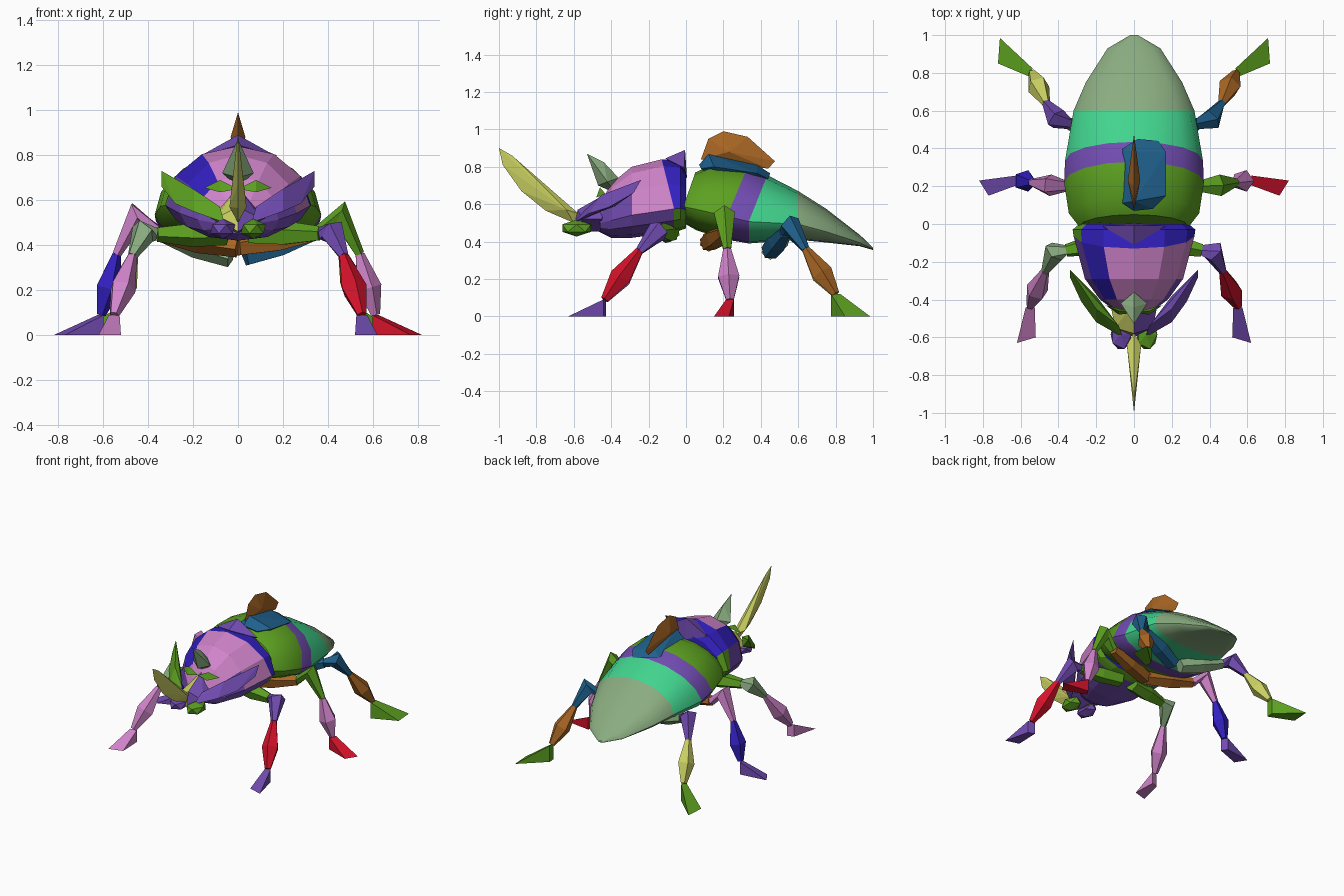
import bpy, bmesh, math
from mathutils import Vector

cube = bpy.data.objects.get("Cube")
if cube:
    bpy.data.objects.remove(cube, do_unlink=True)


def lin(c):
    c /= 255
    return c / 12.92 if c <= 0.04045 else ((c + 0.055) / 1.055) ** 2.4


# Flat colours
PALETTE = {"green": (92, 160, 32), "purple": (114, 76, 178), "pink": (208, 132, 202),
           "blue": (50, 32, 192), "red": (212, 18, 42), "brown": (168, 102, 36),
           "teal": (32, 97, 142), "mint": (66, 212, 142), "sage": (138, 172, 128),
           "straw": (202, 208, 98)}
MATS = {}
for key, rgb in PALETTE.items():
    m = bpy.data.materials.new(key)
    m.use_nodes = True
    m.diffuse_color = [lin(c) for c in rgb] + [1]
    m.node_tree.nodes["Principled BSDF"].inputs["Base Color"].default_value = m.diffuse_color
    MATS[key] = m


def finish(name, bm, colours, rule=None, smooth=0):
    """Turn a bmesh into an object; rule(face centre) picks one of the colours."""
    bmesh.ops.recalc_face_normals(bm, faces=bm.faces)
    if rule:
        for f in bm.faces:
            f.material_index = colours.index(rule(f.calc_center_median()))
    me = bpy.data.meshes.new(name)
    bm.to_mesh(me)
    bm.free()
    ob = bpy.data.objects.new(name, me)
    bpy.context.collection.objects.link(ob)
    for c in colours:
        me.materials.append(MATS[c])
    if smooth:
        bpy.ops.object.select_all(action='DESELECT')
        ob.select_set(True)
        bpy.context.view_layer.objects.active = ob
        bpy.ops.object.shade_smooth_by_angle(angle=math.radians(smooth))
    return ob


def loft(name, rings, colours, rule=None, smooth=0):
    """Skin a list of equal rings and cap both ends."""
    bm = bmesh.new()
    vs = [[bm.verts.new(p) for p in r] for r in rings]
    n = len(vs[0])
    for a, b in zip(vs, vs[1:]):
        for i in range(n):
            j = (i + 1) % n
            bm.faces.new((a[i], a[j], b[j], b[i]))
    bm.faces.new(vs[0])
    bm.faces.new(vs[-1])
    return finish(name, bm, colours, rule, smooth)


def body_ring(y, w, top, bot, slant=0, n=12):
    """Domed cross-section, widest below the middle; slant pulls the flanks forward."""
    mid = bot + (top - bot) * 0.32
    out = []
    for i in range(n):
        a = 2 * math.pi * i / n
        s = math.sin(a)
        z = mid + s * ((top - mid) if s > 0 else (mid - bot))
        out.append((w * math.cos(a), y + slant * (max(z, mid) - top), z))
    return out


def tube(name, pts, radii, colour, n=5):
    """Faceted limb segment along a path."""
    rings = []
    for i, (p, r) in enumerate(zip(pts, radii)):
        d = (pts[min(i + 1, len(pts) - 1)] - pts[max(i - 1, 0)]).normalized()
        u = d.cross(Vector((0, 1, 0))).normalized()
        v = d.cross(u)
        rings.append([p + r * (math.cos(2 * math.pi * k / n) * u
                               + math.sin(2 * math.pi * k / n) * v) for k in range(n)])
    loft(name, rings, [colour])


def hull(name, pts, colours, rule=None):
    """Faceted solid wrapped around a few points."""
    bm = bmesh.new()
    for p in pts:
        bm.verts.new(p)
    bmesh.ops.convex_hull(bm, input=bm.verts)
    loose = [v for v in bm.verts if not v.link_faces]
    bmesh.ops.delete(bm, geom=loose, context='VERTS')
    finish(name, bm, colours, rule)


def blade(name, profile, ridge, colour):
    """Upright blade: a (y, z) outline on the centre plane, thickened at ridge (x, y, z)."""
    x, y, z = ridge
    hull(name, [(0, *p) for p in profile] + [(x, y, z), (-x, y, z)], [colour])


# Banded wing case: y, half width, top, bottom, slant
CASE = [(.05, .29, .77, .50, .35), (.14, .345, .81, .46, .35), (.33, .37, .80, .41, .42),
        (.435, .365, .755, .39, .40), (.60, .32, .67, .41), (.75, .255, .575, .395),
        (.93, .14, .435, .375), (1.0, .02, .368, .355)]
case = loft("wing_case", [body_ring(*r, n=16) for r in CASE],
            ["green", "purple", "mint", "sage"], smooth=35)
for p in case.data.polygons:
    p.material_index = max(0, min(p.index // 16 - 1, 3))
case.data.polygons[len(case.data.polygons) - 2].material_index = 0

# Saddle sloping to the left from a ridge under the fin
hull("back_saddle", [(0, .12, .87), (0, .38, .81), (.02, .45, .765), (0, .07, .81),
                     (.1, .08, .79), (.17, .15, .80), (.17, .38, .765), (.13, .44, .735),
                     (-.06, .11, .80), (-.06, .40, .77), (.05, .2, .68)], ["teal"])
blade("back_fin", [(.08, .84), (.12, .95), (.2, .99), (.33, .96), (.475, .83), (.44, .79)],
      (.033, .23, .88), "brown")


# Front shield
def shield_colour(c):
    if c.z < (0.60 if c.x > -0.13 else 0.65):
        return "green" if c.y > -0.13 else "purple"
    return "blue" if c.x < -0.13 or c.y > -0.09 else "pink"


SHIELD = [(-.46, .10, .60, .45), (-.40, .18, .71, .42), (-.29, .26, .80, .42),
          (-.13, .32, .84, .45, -.25), (-.03, .325, .83, .46), (0, .29, .78, .47)]
loft("front_shield", [body_ring(*r) for r in SHIELD],
     ["pink", "blue", "purple", "green"], shield_colour)
blade("shield_crest", [(-.005, .89), (-.11, .845), (.005, .74)], (.17, -.01, .795), "purple")

# Head and centre horns
HEAD = [(0, -.42, .66), (0, -.58, .57), (0, -.6, .46), (0, -.42, .45)]
HEAD += [(s * x, y, .52) for s in (1, -1) for x, y in ((.12, -.45), (.1, -.55))]
hull("head", HEAD, ["straw", "purple"], lambda c: "straw" if c.x < 0 else "purple")
blade("nose_horn", [(-1, .9), (-.93, .86), (-.98, .81), (-.88, .67), (-.75, .565),
                    (-.6, .5), (-.575, .55)], (.038, -.64, .57), "straw")
blade("brow_horn", [(-.53, .87), (-.44, .825), (-.36, .74), (-.38, .66), (-.47, .70)],
      (.07, -.42, .72), "sage")

# Legs: root, hip, knee, joint, ankle, then the two toe corners on the ground
LEGS = {
    "front": ((.05, -.08, .45), (.36, -.14, .45), (.42, -.145, .46), (.47, -.25, .35),
              (.55, -.435, .09), (.62, -.63, 0), (.52, -.6, 0)),
    "middle": ((0, .12, .395), (.35, .2, .45), (.45, .205, .54), (.54, .22, .36),
               (.61, .235, .09), (.82, .23, 0), (.77, .15, 0)),
    "rear": ((.03, .45, .35), (.34, .53, .45), (.41, .555, .49), (.465, .64, .36),
             (.54, .8, .12), (.71, .985, 0), (.72, .85, 0))}
# Colours of coxa, thigh, shin and foot on each side
COLOURS = {"left_front": ("green", "purple", "red", "purple"),
           "left_middle": ("brown", "green", "pink", "red"),
           "left_rear": ("teal", "teal", "brown", "green"),
           "right_front": ("green", "sage", "pink", "pink"),
           "right_middle": ("brown", "pink", "blue", "purple"),
           "right_rear": ("sage", "purple", "straw", "green")}
BLADE = [(.34, -.24, .73), (.34, -.28, .66), (.2, -.45, .65), (.28, -.41, .585),
         (.2, -.38, .59), (.2, -.52, .55), (.06, -.6, .5), (.08, -.54, .57)]
FEELER = [(0, -.47, .65), (.08, -.46, .69), (.15, -.43, .655), (.08, -.48, .635)]

for side, s in (("left", 1), ("right", -1)):
    mirror = Vector((s, 1, 1))
    for leg, path in LEGS.items():
        tag = side + "_" + leg
        coxa, thigh, shin, foot = COLOURS[tag]
        root, hip, knee, joint, ankle, toe_a, toe_b = [Vector(p) * mirror for p in path]
        tube(tag + "_coxa", [root, (root + hip) / 2, hip], (.05, .058, .035), coxa)
        tube(tag + "_thigh", [hip, knee, joint], (.03, .06, .022), thigh)
        tube(tag + "_shin", [joint, joint.lerp(ankle, .55), ankle], (.022, .06, .022), shin)
        # Wedge foot: narrow at the ankle, spread flat at the toes
        across = (toe_a - toe_b).normalized() * 0.025
        heel = Vector((ankle.x, ankle.y, 0))
        hull(tag + "_foot", [toe_a, toe_b] + [p + k * across for p in (ankle, heel)
                                              for k in (1, -1)], [foot])

    # Side blades, feelers and mandibles
    main, other = ("purple", "green") if s > 0 else ("green", "purple")
    hull(side + "_blade", [Vector(p) * mirror for p in BLADE], [main])
    hull(side + "_feeler", [Vector(p) * mirror for p in FEELER], ["green"])
    bm = bmesh.new()
    bmesh.ops.create_icosphere(bm, subdivisions=1, radius=1)
    bmesh.ops.scale(bm, verts=bm.verts, vec=(.062, .09, .045))
    bmesh.ops.translate(bm, verts=bm.verts, vec=(s * .068, -.585, .472))
    finish(side + "_mandible", bm, [other])
